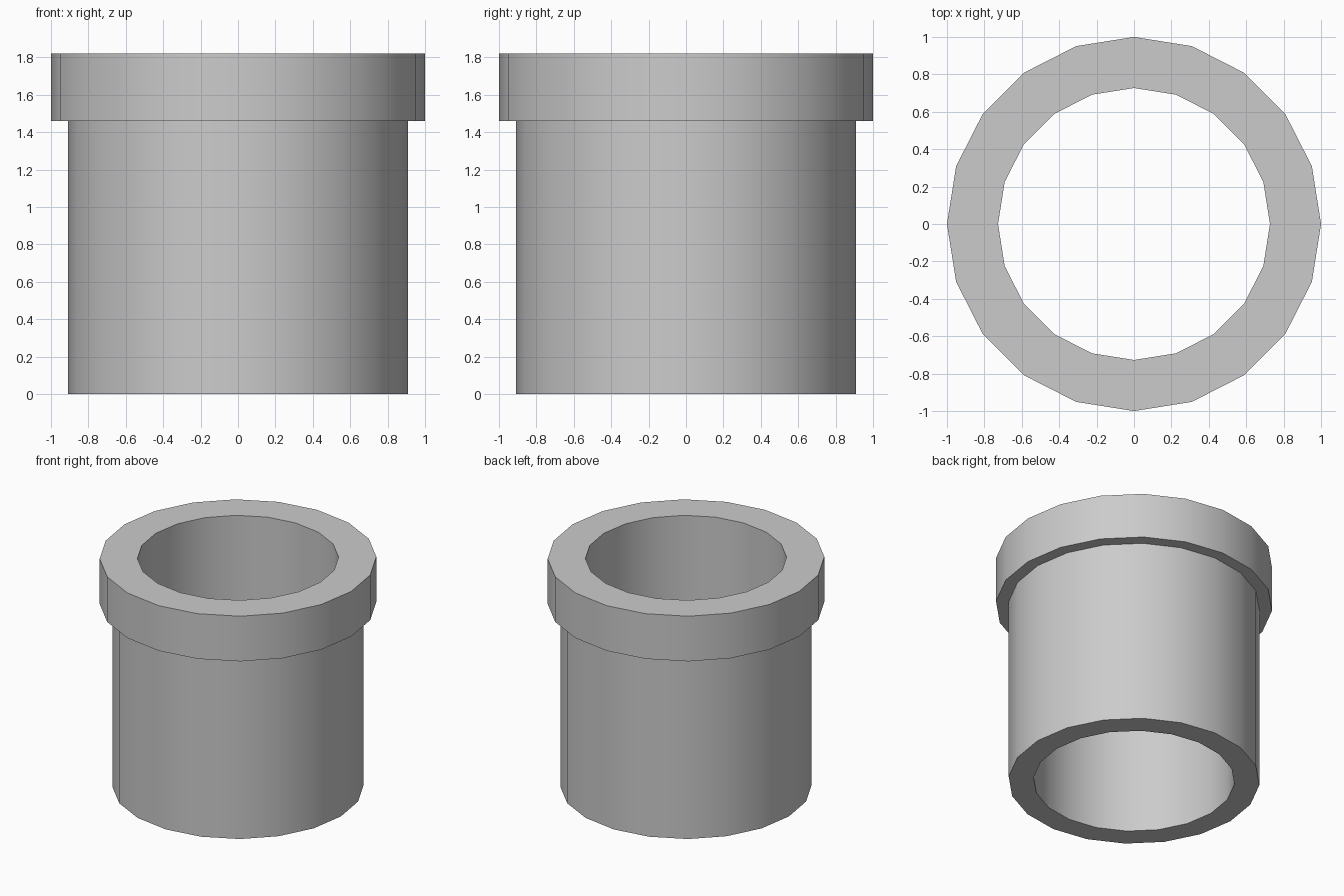
import bpy, bmesh, math

if "Cube" in bpy.data.objects:
    bpy.data.objects.remove(bpy.data.objects["Cube"])

SIDES = 20
# Closed cross-section (radius, height), counter-clockwise
PROFILE = [(0.727, 0), (0.908, 0), (0.908, 1.46), (1, 1.46), (1, 1.82), (0.727, 1.82)]


def ring_solid(name, profile, sides):
    """Revolve a closed profile around z into a hollow solid."""
    bm = bmesh.new()
    rings = []
    for i in range(sides):
        a = math.tau * i / sides
        rings.append([bm.verts.new((r * math.cos(a), r * math.sin(a), z)) for r, z in profile])
    n = len(profile)
    for i in range(sides):
        p, q = rings[i], rings[(i + 1) % sides]
        for j in range(n):
            k = (j + 1) % n
            bm.faces.new((p[j], q[j], q[k], p[k]))
    bmesh.ops.recalc_face_normals(bm, faces=bm.faces)
    mesh = bpy.data.meshes.new(name)
    bm.to_mesh(mesh)
    bm.free()
    obj = bpy.data.objects.new(name, mesh)
    bpy.context.collection.objects.link(obj)
    return obj


# Sleeve with a wider collar at the top and a straight through bore
sleeve = ring_solid("flanged_sleeve", PROFILE, SIDES)
bpy.context.view_layer.objects.active = sleeve
sleeve.select_set(True)
bpy.ops.object.shade_smooth_by_angle(angle=math.radians(30))
